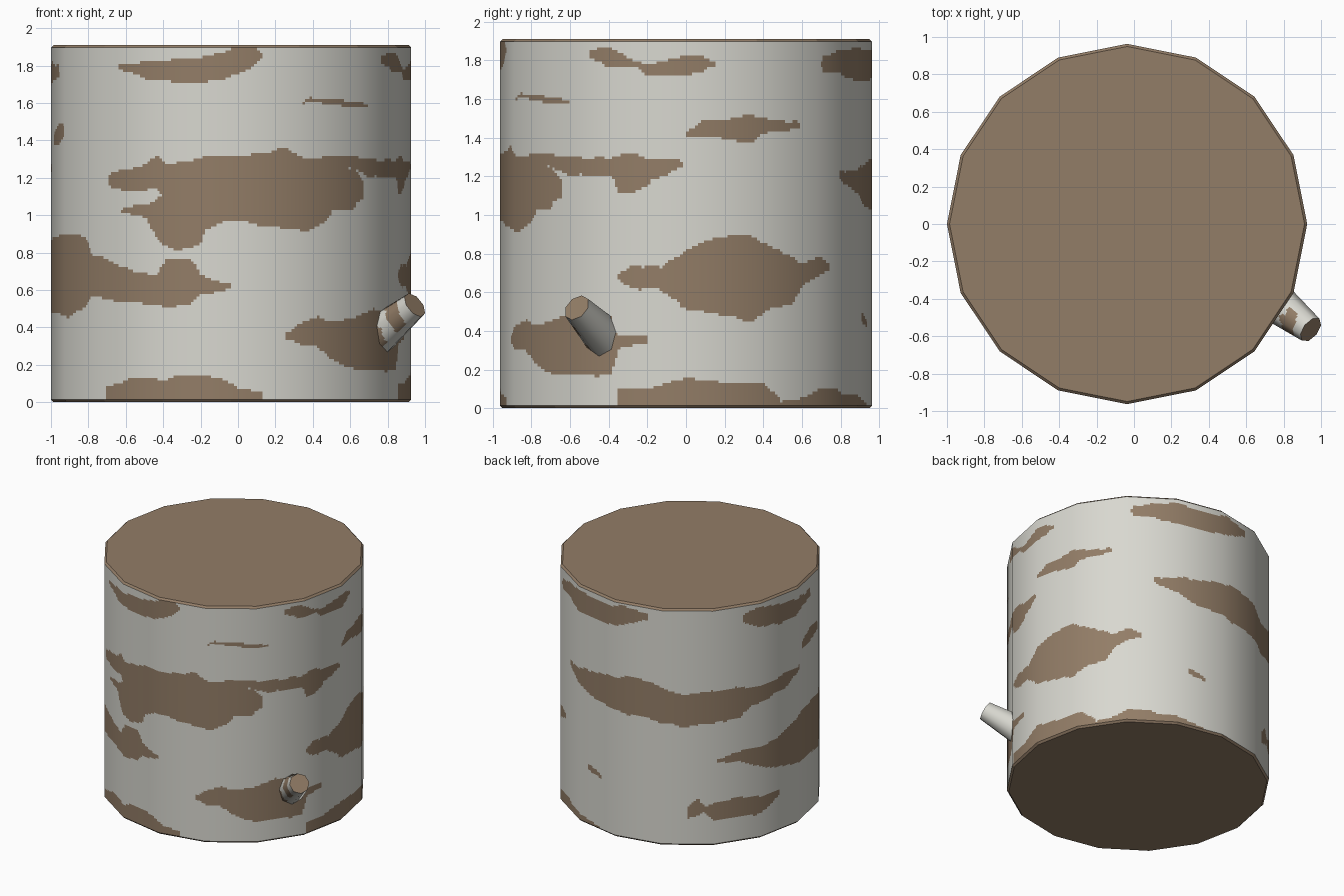
import bpy
import bmesh
import math
from mathutils import Vector, noise

default_cube = bpy.data.objects.get("Cube")
if default_cube:
    bpy.data.objects.remove(default_cube, do_unlink=True)

SIDES = 16
RADIUS = .963
AXIS = Vector((-.037, 0, 0))
HEIGHT = 1.91
RIM = .014

# Directions (degrees round the log from the front) that the stains face
FRONT, RIGHT, BACK_RIGHT, BACK_LEFT = 0, 90, 145, 215


def make_material(name, colour):
    material = bpy.data.materials.new(name)
    material.use_nodes = True
    material.diffuse_color = (*colour, 1)
    shader = material.node_tree.nodes["Principled BSDF"]
    shader.inputs["Base Color"].default_value = (*colour, 1)
    shader.inputs["Roughness"].default_value = .9
    return material


pale_bark = make_material("pale_bark", (.69, .685, .63))
brown_wood = make_material("brown_wood", (.29, .205, .135))


def link_object(name, bm, materials):
    mesh = bpy.data.meshes.new(name)
    bm.to_mesh(mesh)
    bm.free()
    for material in materials:
        mesh.materials.append(material)
    obj = bpy.data.objects.new(name, mesh)
    bpy.context.collection.objects.link(obj)
    return obj


def sleeve(bm, sides, columns, rows, bottom, top, low_radius, high_radius):
    """Open tube with flat sides, divided finely enough to hold stains."""
    corners = [Vector((math.sin(a), -math.cos(a), 0))
               for a in (math.tau * i / sides for i in range(sides))]
    outline = [corners[i].lerp(corners[(i + 1) % sides], c / columns)
               for i in range(sides) for c in range(columns)]
    rings = []
    for row in range(rows + 1):
        t = row / rows
        radius = low_radius + (high_radius - low_radius) * t
        lift = Vector((0, 0, bottom + (top - bottom) * t))
        rings.append([bm.verts.new(p * radius + lift) for p in outline])
    count = len(outline)
    for low, high in zip(rings, rings[1:]):
        for i in range(count):
            j = (i + 1) % count
            bm.faces.new((low[i], low[j], high[j], high[i]))
    return rings


def round_shading(obj):
    """Shade the flat-sided tube as one continuous curve."""
    mesh = obj.data
    for face in mesh.polygons:
        face.use_smooth = True
    normals = [Vector((v.co.x, v.co.y, 0)).normalized() for v in mesh.vertices]
    mesh.normals_split_custom_set_from_vertices(normals)


# Stains: spans of (offset across, lower edge, upper edge)
stains = []


def stain(facing, *spans):
    angle = math.radians(facing)
    stains.append((math.cos(angle), math.sin(angle), spans))


def is_stained(point):
    wobble = noise.noise_vector(point * 14) * .013
    z = point.z + wobble.z
    for c, s, spans in stains:
        if point.x * s - point.y * c < 0:
            continue
        across = point.x * c + point.y * s + wobble.x
        if not spans[0][0] <= across <= spans[-1][0]:
            continue
        for a, b in zip(spans, spans[1:]):
            if a[0] <= across <= b[0]:
                t = (across - a[0]) / (b[0] - a[0])
                if a[1] + (b[1] - a[1]) * t <= z <= a[2] + (b[2] - a[2]) * t:
                    return True
    return False


# Front: upper streak and sliver
stain(FRONT, (-.6, 1.78, 1.81), (-.45, 1.72, 1.82), (-.16, 1.71, 1.84),
      (-.06, 1.72, 1.87), (.04, 1.76, 1.9), (.13, 1.8, 1.89), (.17, 1.83, 1.85))
stain(FRONT, (.39, 1.6, 1.62), (.5, 1.6, 1.63), (.6, 1.59, 1.62), (.73, 1.58, 1.6))
# Front: broad middle stain, its lower arm and its trailing band
stain(FRONT, (-.65, 1.15, 1.22), (-.55, 1.13, 1.24), (-.39, 1.14, 1.31),
      (-.33, 1.02, 1.28), (-.08, .95, 1.31), (.04, .98, 1.32), (.16, .94, 1.33),
      (.29, .93, 1.36), (.42, .92, 1.3), (.49, .95, 1.3), (.54, 1.02, 1.29),
      (.66, 1.04, 1.24), (.71, 1.1, 1.17))
stain(FRONT, (-.58, 1.01, 1.04), (-.45, .99, 1.06), (-.38, .85, 1.1),
      (-.3, .82, 1.1), (-.16, .84, 1.1), (-.14, .92, 1.1), (-.05, .96, 1.1))
stain(RIGHT, (-.82, 1.25, 1.31), (-.72, 1.26, 1.32), (-.6, 1.2, 1.3),
      (-.4, 1.2, 1.29), (-.34, 1.12, 1.31), (-.27, 1.11, 1.32),
      (-.18, 1.18, 1.29), (-.01, 1.25, 1.28))
# Front left: low stain wrapping to the back
stain(FRONT, (-.97, .49, .86), (-.87, .45, .91), (-.79, .51, .89), (-.74, .57, .79),
      (-.52, .53, .7), (-.4, .52, .68), (-.33, .51, .78), (-.22, .52, .77),
      (-.16, .57, .68), (.01, .61, .63))
stain(BACK_LEFT, (.2, .67, .69), (.34, .65, .73), (.6, .54, .75), (.71, .5, .8),
      (.82, .5, .88), (.9, .46, .9))
# Right: low stain under the twig
stain(FRONT, (.29, .34, .37), (.36, .32, .42), (.46, .29, .46), (.55, .22, .43),
      (.66, .17, .45), (.76, .17, .5), (.88, .17, .48))
stain(RIGHT, (-.5, .17, .47), (-.38, .18, .4), (-.35, .3, .39), (-.2, .34, .37))
# Stains along the foot
stain(FRONT, (-.67, -1, .08), (-.52, -1, .13), (-.36, -1, .12), (-.26, -1, .15),
      (-.1, -1, .14), (0, -1, .1), (.05, -1, .07), (.17, -1, .06))
stain(RIGHT, (-.35, -1, .1), (-.2, -1, .1), (0, -1, .16), (.2, -1, .13),
      (.4, -1, .12), (.49, -1, .06))
stain(BACK_RIGHT, (-.6, -1, .02), (-.3, -1, .04), (-.15, -1, .1), (0, -1, .09),
      (.3, -1, .05), (.46, -1, .01))
stain(BACK_LEFT, (-.02, .22, .32), (.06, .25, .38), (.1, .28, .31), (.18, .2, .34),
      (.34, .2, .36), (.52, .2, .33), (.66, .29, .34))
# Right: upper, middle and broad stains
stain(RIGHT, (-.5, 1.81, 1.86), (-.4, 1.77, 1.87), (-.27, 1.76, 1.8),
      (-.18, 1.72, 1.78), (.02, 1.73, 1.83), (.16, 1.77, 1.79))
stain(RIGHT, (.01, 1.4, 1.43), (.08, 1.41, 1.49), (.22, 1.39, 1.5), (.34, 1.37, 1.52),
      (.4, 1.42, 1.5), (.59, 1.45, 1.48))
stain(RIGHT, (-.35, .66, .7), (-.27, .62, .73), (-.13, .62, .73), (-.02, .52, .8),
      (.1, .5, .87), (.22, .47, .89), (.34, .45, .89), (.44, .52, .84),
      (.55, .54, .78), (.61, .64, .75), (.69, .7, .78), (.74, .71, .75))
# Back: upper streaks, small fleck and broad middle stain
stain(BACK_RIGHT, (-.13, 1.73, 1.82), (0, 1.74, 1.85), (.22, 1.69, 1.86),
      (.45, 1.69, 1.85), (.6, 1.73, 1.88), (.74, 1.8, 1.85))
stain(BACK_LEFT, (.38, 1.78, 1.81), (.49, 1.71, 1.87), (.67, 1.67, 1.83),
      (.78, 1.69, 1.82), (.88, 1.75, 1.8))
stain(BACK_LEFT, (.82, 1.36, 1.42), (.88, 1.38, 1.5), (.93, 1.42, 1.49))
stain(BACK_RIGHT, (.3, .45, .49), (.37, .43, .48), (.43, .42, .45))
stain(BACK_LEFT, (-.87, 1.17, 1.22), (-.75, 1.06, 1.25), (-.6, 1.03, 1.28),
      (-.45, 1.01, 1.32), (-.26, 1, 1.3), (-.04, .96, 1.21), (.15, .99, 1.25),
      (.34, 1, 1.25), (.45, 1.08, 1.23), (.6, 1.12, 1.23), (.71, 1.14, 1.26),
      (.8, 1.23, 1.27))

# Bark wall
bm = bmesh.new()
sleeve(bm, SIDES, 24, 130, RIM, HEIGHT - RIM, RADIUS, RADIUS)
for face in bm.faces:
    face.material_index = int(is_stained(face.calc_center_median()))
bark = link_object("bark", bm, (pale_bark, brown_wood))
bark.location = AXIS
round_shading(bark)

# Sawn ends with a narrow bevelled rim
for name, outer, inner in (("top_end", HEIGHT - RIM, HEIGHT), ("bottom_end", RIM, 0)):
    bm = bmesh.new()
    rings = sleeve(bm, SIDES, 1, 1, outer, inner, RADIUS, RADIUS - RIM)
    bm.faces.new(rings[1])
    bmesh.ops.recalc_face_normals(bm, faces=bm.faces)
    end = link_object(name, bm, (brown_wood,))
    end.location = AXIS
    # An open shell must face away from the middle of the log
    if end.data.polygons[-1].normal.z * (inner - outer) < 0:
        end.data.flip_normals()

# Twig stub: tapered tube with two stained bands and a sawn tip
base, tip = Vector((.78, -.435, .385)), Vector((.945, -.565, .52))
growth = tip - base
length = growth.length
turn = growth.to_track_quat("Z", "Y")
stain_side = turn.inverted() @ Vector((-.4, -.75, .5))
bm = bmesh.new()
rings = sleeve(bm, 8, 5, 30, -.08, length, .115, .075)
for face in bm.faces:
    centre = face.calc_center_median()
    outward = Vector((centre.x, centre.y, 0)).normalized()
    t = centre.z / length + noise.noise(centre * 20) * .15
    banded = .45 < t < .72 or t < .15
    face.material_index = int(banded and outward.dot(stain_side) > .1)
twig = link_object("twig", bm, (pale_bark, brown_wood))
round_shading(twig)

bm = bmesh.new()
bmesh.ops.create_circle(bm, cap_ends=True, segments=8, radius=.075)
twig_tip = link_object("twig_tip", bm, (brown_wood,))
if twig_tip.data.polygons[0].normal.z < 0:
    twig_tip.data.flip_normals()
for part, place in ((twig, base), (twig_tip, tip)):
    part.rotation_mode = "QUATERNION"
    part.rotation_quaternion = turn
    part.location = place
